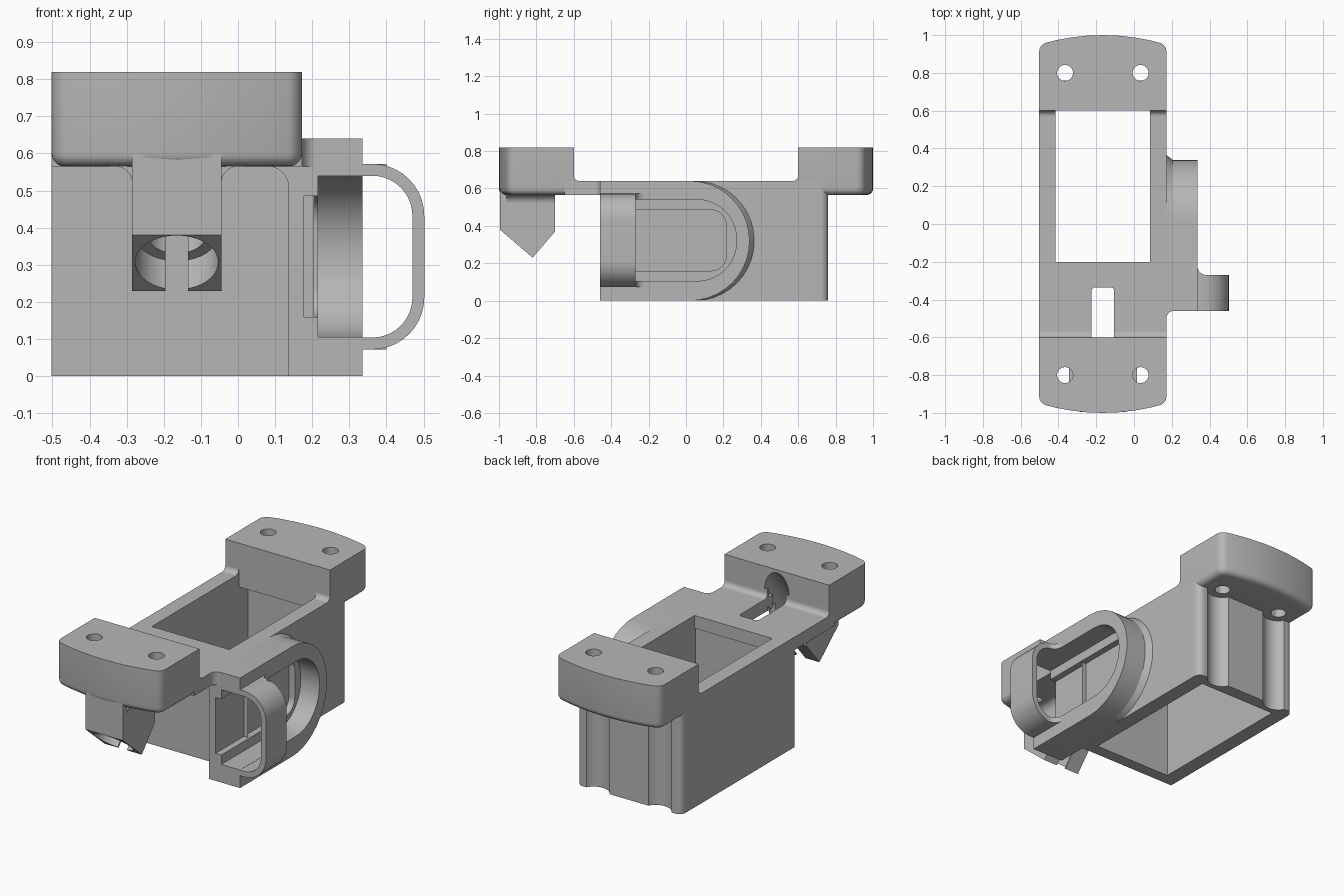
import bpy, bmesh, math
from mathutils import Vector

cube = bpy.data.objects.get("Cube")
if cube:
    bpy.data.objects.remove(cube, do_unlink=True)

grey = bpy.data.materials.new("light grey")
grey.use_nodes = True
grey.diffuse_color = (0.47, 0.47, 0.47, 1)
grey.node_tree.nodes["Principled BSDF"].inputs["Base Color"].default_value = grey.diffuse_color

MID = -0.165                      # centre line of the main body
LEFT, RIGHT = -0.502, 0.172       # outer walls
DECK, TOP = 0.565, 0.82


def rounded(corners, steps=10):
    """2D outline; a corner given as (u, v, r) becomes an arc of radius r."""
    out = []
    for i, c in enumerate(corners):
        p = Vector(c[:2])
        if len(c) == 2:
            out.append(p)
            continue
        a = (Vector(corners[i - 1][:2]) - p).normalized()
        b = (Vector(corners[(i + 1) % len(corners)][:2]) - p).normalized()
        half = a.angle(b) / 2
        centre = p + (a + b).normalized() * c[2] / math.sin(half)
        start = p + a * c[2] / math.tan(half) - centre
        end = p + b * c[2] / math.tan(half) - centre
        turn = start.angle(end)
        for k in range(steps + 1):
            t = k / steps
            out.append(centre + (start * math.sin((1 - t) * turn)
                                 + end * math.sin(t * turn)) / math.sin(turn))
    return out


def finish(name, bm):
    bmesh.ops.recalc_face_normals(bm, faces=bm.faces)
    mesh = bpy.data.meshes.new(name)
    bm.to_mesh(mesh)
    bm.free()
    mesh.materials.append(grey)
    ob = bpy.data.objects.new(name, mesh)
    bpy.context.collection.objects.link(ob)
    return ob


def prism_mesh(corners, axis, lo, hi):
    place = {"x": lambda u, v, w: (w, u, v),
             "y": lambda u, v, w: (u, w, v),
             "z": lambda u, v, w: (u, v, w)}[axis]
    bm = bmesh.new()
    pts = rounded(corners)
    rings = [[bm.verts.new(place(p.x, p.y, w)) for p in pts] for w in (lo, hi)]
    bm.faces.new(rings[0])
    bm.faces.new(rings[1])
    for i in range(len(pts)):
        bm.faces.new((rings[0][i - 1], rings[0][i], rings[1][i], rings[1][i - 1]))
    return bm


def prism(name, corners, axis, lo, hi):
    return finish(name, prism_mesh(corners, axis, lo, hi))


def rect(u0, v0, u1, v1):
    return [(u0, v0), (u1, v0), (u1, v1), (u0, v1)]


def cylinder(radius, start, end):
    start, end = Vector(start), Vector(end)
    bm = bmesh.new()
    bmesh.ops.create_cone(bm, cap_ends=True, segments=40, radius1=radius,
                          radius2=radius, depth=(end - start).length)
    ob = finish("cutter", bm)
    ob.rotation_mode = "QUATERNION"
    ob.rotation_quaternion = (end - start).to_track_quat("Z", "Y")
    ob.location = (start + end) / 2
    return ob


def cut(ob, *cutters):
    bpy.context.view_layer.objects.active = ob
    for c in cutters:
        mod = ob.modifiers.new("cut", "BOOLEAN")
        mod.operation, mod.solver, mod.object = "DIFFERENCE", "EXACT", c
        bpy.ops.object.modifier_apply(modifier=mod.name)
        bpy.data.objects.remove(c, do_unlink=True)


# Hollow body with screw clearance grooves in the back wall
body = prism("body", [(LEFT, -0.28), (RIGHT, -0.28), (RIGHT, 0.76, 0.04), (LEFT, 0.76, 0.04)],
             "z", 0, 0.64)
screws = (MID - 0.2, MID + 0.2)
cut(body,
    prism("cutter", rect(-0.415, -0.2, 0.085, 0.6), "z", -0.1, 0.9),
    prism("cutter", rect(-0.415, -0.21, 0.085, 0.685), "z", -0.1, DECK),
    *[cylinder(0.085, (x, 0.8, -0.1), (x, 0.8, DECK)) for x in screws])

# Thin deck reaching forward, with a slot
deck = prism("deck", [(LEFT, -0.65), (LEFT, -0.21), (0.3, -0.21), (0.3, -0.46),
                      (RIGHT, -0.46, 0.04), (RIGHT, -0.65)], "z", DECK, 0.64)
cut(deck, prism("cutter", [(-0.225, -0.7), (-0.225, -0.335, 0.02),
                           (-0.105, -0.335, 0.02), (-0.105, -0.7)], "z", 0.4, 0.8))


# Mounting blocks with bowed ends, rounded undersides and screw holes
def block(name, s):
    half = RIGHT - MID
    bow = []
    for k in range(9):
        x = half * (1 - k / 4)
        end = (0.05,) if k in (0, 8) else ()
        bow.append((MID + x, s * (1 - 0.05 * (x / half) ** 2)) + end)
    bm = prism_mesh([(LEFT, s * 0.6), (RIGHT, s * 0.6)] + bow, "z", DECK, TOP)
    under = [e for e in bm.edges if all(v.co.z < 0.6 for v in e.verts)
             and any(abs(v.co.y) > 0.601 for v in e.verts)]
    bmesh.ops.recalc_face_normals(bm, faces=bm.faces)
    bmesh.ops.bevel(bm, geom=under, offset=0.035, segments=5, profile=0.5, affect="EDGES")
    ob = finish(name, bm)
    cut(ob, *[cylinder(0.042, (x, s * 0.8, 0.4), (x, s * 0.8, 1)) for x in screws])
    return ob


back_block = block("back_block", 1)
front_block = block("front_block", -1)

# Fillets where the blocks rise from the deck
for name, s, spans in (("back_fillet", 1, ((LEFT, -0.415), (0.085, RIGHT))),
                       ("front_fillet", -1, ((LEFT, -0.225), (-0.105, RIGHT)))):
    for lo, hi in spans:
        prism(name, [(s * 0.61, 0.62), (s * 0.61, 0.69), (s * 0.6, 0.69),
                     (s * 0.6, 0.64, 0.03), (s * 0.56, 0.64), (s * 0.56, 0.62)], "x", lo, hi)

# Angled boss under the front block, bored along a slanted axis
boss = prism("boss", [(-0.995, 0.6), (-0.995, 0.38), (-0.82, 0.23), (-0.7, 0.37), (-0.7, 0.6)],
             "x", MID - 0.12, MID + 0.12)
mouth = Vector((MID, -0.91, 0.305))
along = Vector((0, 0.64, 0.77))
across = Vector((0, 0.77, -0.64))
cut(front_block, cylinder(0.08, mouth - along * 0.1, mouth + along * 0.6))
slot = [mouth - along * 0.1, mouth + along * 0.33,
        mouth + along * 0.33 + across * 0.3, mouth - along * 0.1 + across * 0.3]
cut(boss, cylinder(0.08, mouth - along * 0.1, mouth + along * 0.6),
    cylinder(0.112, mouth - along * 0.1, mouth + along * 0.1),
    prism("cutter", [(p.y, p.z) for p in slot], "x", MID - 0.03, MID + 0.03))
for s in (-1, 1):
    prism("boss_fillet", [(MID + s * 0.11, 0.58), (MID + s * 0.11, 0.5), (MID + s * 0.12, 0.5),
                          (MID + s * 0.12, DECK, 0.045), (MID + s * 0.18, DECK),
                          (MID + s * 0.18, 0.58)], "y", -0.96, -0.7)

# Side housing with a round back end and a stepped pocket open to the front
housing_outline = [(-0.46, 0), (0.34, 0, 0.319), (0.34, 0.64, 0.319), (-0.46, 0.64)]
housing = prism("side_housing", housing_outline, "x", 0.135, 0.335)
cut(housing,
    prism("cutter", [(-0.5, 0.105), (0.27, 0.105, 0.21), (0.27, 0.54, 0.21), (-0.5, 0.54)],
          "x", 0.215, 0.5),
    prism("cutter", [(-0.5, 0.16), (0.215, 0.16, 0.08), (0.215, 0.485, 0.08), (-0.5, 0.485)],
          "x", 0.178, 0.5))
flare = prism_mesh([(-0.2, 0), (0.34, 0, 0.319), (0.34, 0.64, 0.319), (-0.2, 0.64)],
                   "x", 0.165, 0.205)
for v in flare.verts:
    if v.co.x < 0.18 and v.co.y > 0:
        v.co.y += 0.03
bmesh.ops.delete(flare, geom=[f for f in flare.faces if len(f.verts) > 4], context="FACES_ONLY")
finish("housing_flare", flare)

# Fillet in the corner between deck, wall and housing
prism("inner_fillet", [(0.07, 0.58), (0.07, DECK), (0.136, DECK, 0.055), (0.136, 0.48),
                       (0.15, 0.48), (0.15, 0.58)], "y", -0.46, -0.27)

# Strap loop standing out from the housing
prism("strap_loop", [(0.31, 0.072), (0.502, 0.072, 0.14), (0.502, 0.572, 0.14), (0.31, 0.572),
                     (0.31, 0.54), (0.47, 0.54, 0.108), (0.47, 0.104, 0.108), (0.31, 0.104)],
      "y", -0.46, -0.27)
for z in (0.072, 0.54):
    prism("loop_fillet", [(0.32, -0.28), (0.32, -0.2), (0.335, -0.2), (0.335, -0.27, 0.05),
                          (0.4, -0.27), (0.4, -0.28)], "z", z, z + 0.032)

# Smooth shading with sharp edges kept
for ob in bpy.context.scene.objects:
    if ob.type == "MESH":
        bpy.ops.object.select_all(action="DESELECT")
        ob.select_set(True)
        bpy.context.view_layer.objects.active = ob
        bpy.ops.object.shade_smooth_by_angle(angle=math.radians(30))
